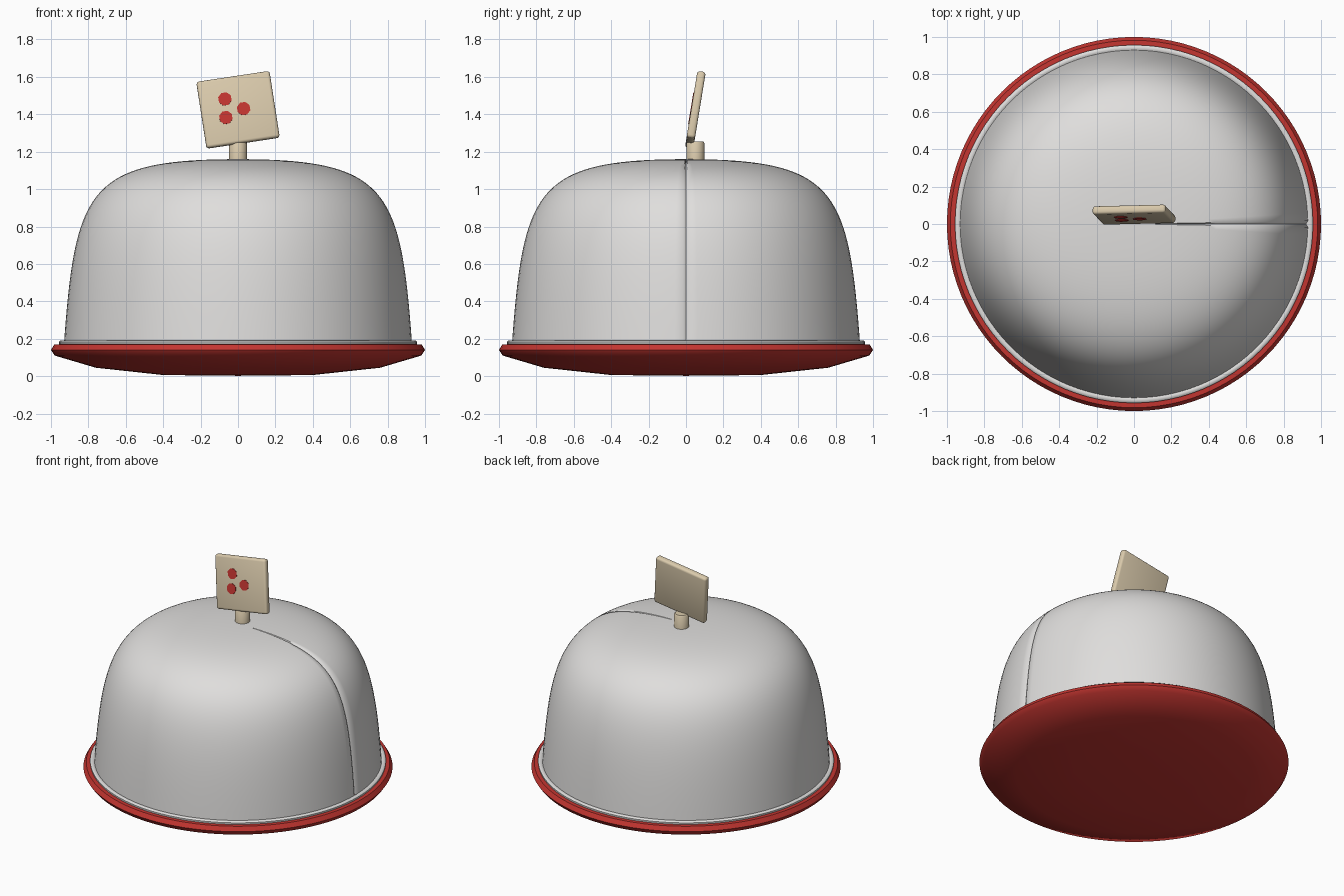
import bpy
import bmesh
from math import cos, sin, radians, pi
from mathutils import Matrix, Vector

cube = bpy.data.objects.get("Cube")
if cube:
    bpy.data.objects.remove(cube, do_unlink=True)


def material(name, rgb):
    mat = bpy.data.materials.new(name)
    mat.use_nodes = True
    mat.diffuse_color = (*rgb, 1)
    mat.node_tree.nodes["Principled BSDF"].inputs["Base Color"].default_value = (*rgb, 1)
    return mat


WHITE = material("pale grey", (0.74, 0.73, 0.72))
RED = material("red", (0.55, 0.036, 0.03))
CREAM = material("cream", (0.70, 0.59, 0.41))


def finish(name, bm, mat, angle=30):
    bmesh.ops.recalc_face_normals(bm, faces=bm.faces)
    mesh = bpy.data.meshes.new(name)
    bm.to_mesh(mesh)
    bm.free()
    mesh.materials.append(mat)
    obj = bpy.data.objects.new(name, mesh)
    bpy.context.collection.objects.link(obj)
    bpy.ops.object.select_all(action="DESELECT")
    obj.select_set(True)
    bpy.context.view_layer.objects.active = obj
    bpy.ops.object.shade_smooth_by_angle(angle=radians(angle))
    return obj


def lathe(profile, angles, shape=lambda point, angle: point):
    """Revolve an (r, z) profile about z; shape may move single points."""
    bm = bmesh.new()
    rings = []
    for r, z in profile:
        if r < 1e-5:
            rings.append([bm.verts.new((0, 0, z))] * len(angles))
        else:
            rings.append([bm.verts.new(shape(Vector((r * cos(a), r * sin(a), z)), a))
                          for a in angles])
    for low, high in zip(rings, rings[1:]):
        for i in range(len(angles)):
            j = (i + 1) % len(angles)
            bm.faces.new(dict.fromkeys((low[i], low[j], high[j], high[i])))
    return bm


def bezier(points, steps):
    a, b, c, d = map(Vector, points)
    for i in range(steps + 1):
        t = i / steps
        s = 1 - t
        yield a * s**3 + b * 3 * s * s * t + c * 3 * s * t * t + d * t**3


even = [2 * pi * i / 96 for i in range(96)]

# Shallow red dish under the dome
finish("base_dish", lathe([(0, 0.002), (0.4, 0.006), (0.76, 0.045), (0.98, 0.11),
                           (1.0, 0.14), (0.982, 0.17), (0.9, 0.172), (0, 0.172)], even), RED, 40)

# Thin pale lip around the foot of the dome
finish("dome_lip", lathe([(0.955, 0.165), (0.957, 0.183), (0.95, 0.19),
                          (0.935, 0.19), (0.92, 0.18)], even), WHITE, 50)

# Rounded dome with a narrow seam groove down its left side
seam = radians(1)
columns = sorted(even + [seam, 2 * pi - seam])


def groove(point, angle):
    centre = Vector((0, 0, 0.45))
    if angle == 0 and point.x > 0.15:
        return centre.lerp(point, 0.988)
    return point


dome_profile = [(p.x, p.y) for p in bezier([(0.93, 0.18), (0.87, 1.0), (0.8, 1.16), (0, 1.16)], 40)]
finish("dome", lathe(dome_profile, columns, groove), WHITE, 50)

# Short post on top
finish("post", lathe([(0, 1.14), (0.048, 1.14), (0.048, 1.247), (0.042, 1.255), (0, 1.255)],
                     even[::4]), CREAM, 40).location.y = 0.05

# Tilted square tag with rounded edges
tilt = (Matrix.Translation((0, 0.05, 1.424))
        @ Matrix.Rotation(radians(-9.3), 4, "X") @ Matrix.Rotation(radians(-8.7), 4, "Y"))
thick = 0.045
bm = bmesh.new()
bmesh.ops.create_cube(bm, size=1)
bmesh.ops.scale(bm, vec=(0.396, thick, 0.364), verts=bm.verts)
bmesh.ops.bevel(bm, geom=bm.edges[:], offset=0.015, segments=3, profile=0.5, affect="EDGES")
finish("tag", bm, CREAM, 40).matrix_world = tilt

# Three painted spots on the tag's front
for i, (x, z) in enumerate([(-0.061, 0.065), (0.03, -0.002), (-0.071, -0.035)], 1):
    spot = lathe([(0, 0), (0.037, 0), (0.037, 0.003), (0, 0.003)],
                 [radians(22.5 + 45 * k) for k in range(8)])
    finish(f"spot_{i}", spot, RED).matrix_world = (
        tilt @ Matrix.Translation((x, -thick / 2, z)) @ Matrix.Rotation(pi / 2, 4, "X"))
